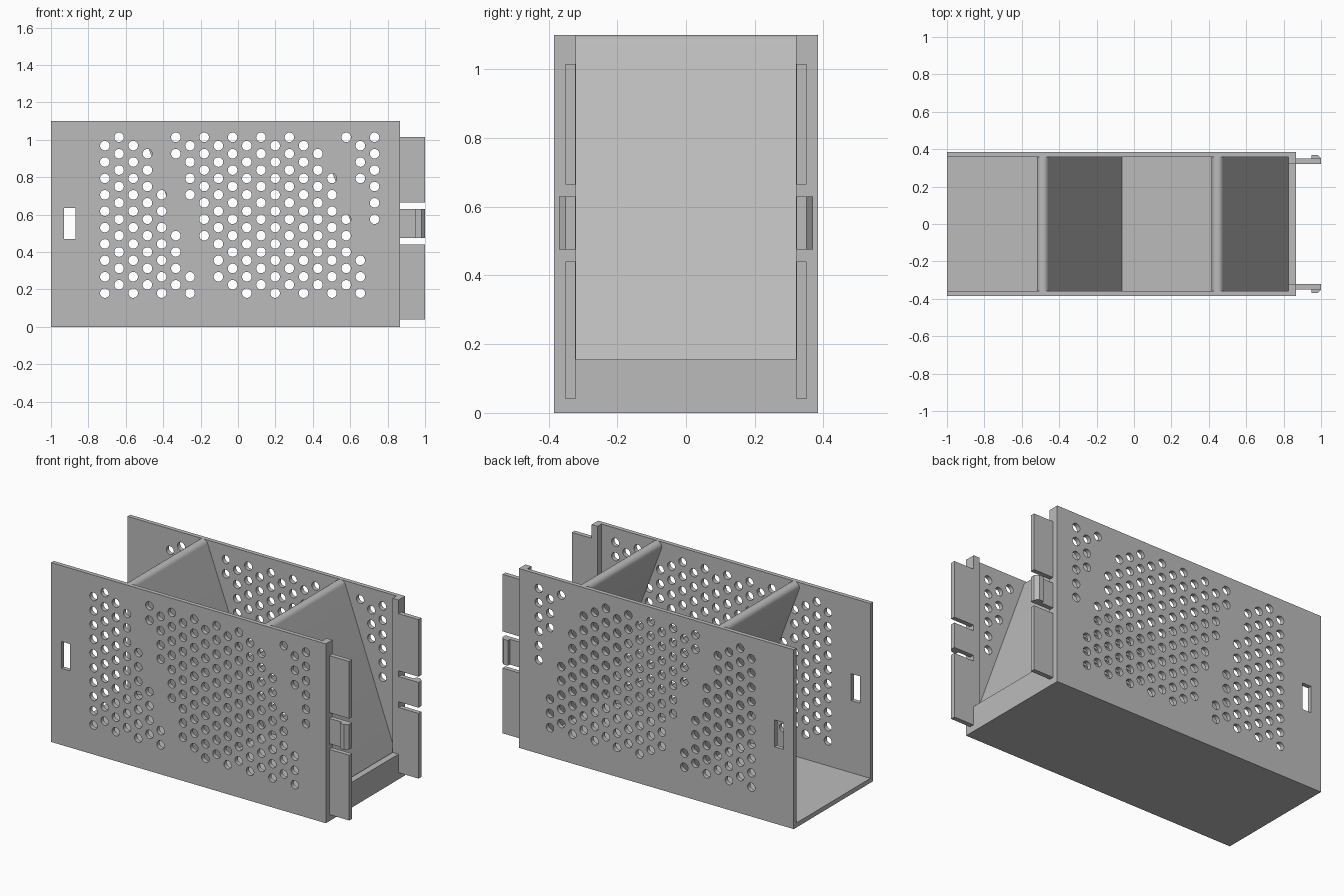
import bpy
import bmesh
import math
from mathutils import Matrix, Vector

cube = bpy.data.objects.get("Cube")
if cube:
    bpy.data.objects.remove(cube, do_unlink=True)

grey = bpy.data.materials.new("plain grey")
grey.use_nodes = True
COLOUR = (0.5, 0.5, 0.5, 1)
grey.diffuse_color = COLOUR
grey.node_tree.nodes["Principled BSDF"].inputs["Base Color"].default_value = COLOUR

# Main dimensions
HEIGHT, OUT, IN = 1.1, 0.384, 0.358
BACK, FRONT, LIP = -1.0, 0.865, 0.825
FLOOR = 0.028
RADIUS = 0.032
DIVIDERS = {"rear_divider": -0.487, "front_divider": 0.447}


def add_object(name, bm):
    bmesh.ops.recalc_face_normals(bm, faces=bm.faces)
    mesh = bpy.data.meshes.new(name)
    bm.to_mesh(mesh)
    bm.free()
    mesh.materials.append(grey)
    obj = bpy.data.objects.new(name, mesh)
    bpy.context.collection.objects.link(obj)
    return obj


def add_box(bm, x, y, z):
    size = Vector((x[1] - x[0], y[1] - y[0], z[1] - z[0]))
    centre = Vector((sum(x), sum(y), sum(z))) / 2
    bmesh.ops.create_cube(bm, size=1, matrix=Matrix.Translation(centre) @ Matrix.Diagonal(size).to_4x4())


def box(name, x, y, z):
    bm = bmesh.new()
    add_box(bm, x, y, z)
    return add_object(name, bm)


def prism(name, points, direction):
    """Extrude a flat outline along a direction."""
    bm = bmesh.new()
    face = bm.faces.new([bm.verts.new(p) for p in points])
    result = bmesh.ops.extrude_face_region(bm, geom=[face])
    verts = [g for g in result["geom"] if isinstance(g, bmesh.types.BMVert)]
    bmesh.ops.translate(bm, verts=verts, vec=direction)
    return add_object(name, bm)


def smooth(obj):
    bpy.ops.object.select_all(action="DESELECT")
    obj.select_set(True)
    bpy.context.view_layer.objects.active = obj
    bpy.ops.object.shade_smooth_by_angle(angle=math.radians(30))


def blocked(x, z):
    """Holes leave solid bands where the dividers meet the walls."""
    for top, mid in ((-0.487, 0.706), (0.447, 0.794)):
        column = -0.334 if top < 0 else 0.577
        line = mid - (x - column) * 2.9
        if abs(z - line) < 0.175 or math.hypot(x - top, z - HEIGHT) < 0.09:
            return True
    return False


# Cutter holding the staggered vent holes and the latch slot
bm = bmesh.new()
turn = Matrix.Rotation(math.pi / 2, 4, "X")
for i in range(20):
    for k in range(10):
        x = -0.712 + 0.0759 * i
        z = 0.18 + 0.0876 * k + 0.0445 * (i % 2)
        if not blocked(x, z):
            bmesh.ops.create_cone(bm, cap_ends=True, segments=24, radius1=0.0255, radius2=0.0255,
                                  depth=1, matrix=Matrix.Translation((x, 0, z)) @ turn)
add_box(bm, (-0.93, -0.87), (-0.5, 0.5), (0.47, 0.635))
cutter = add_object("hole_cutter", bm)
cutter.hide_render = True

# Perforated side walls
for side, s in (("left", 1), ("right", -1)):
    wall = box(side + "_wall", (BACK, FRONT), sorted((s * IN, s * OUT)), (0, HEIGHT))
    mod = wall.modifiers.new("holes", "BOOLEAN")
    mod.operation = "DIFFERENCE"
    mod.solver = "EXACT"
    mod.object = cutter
    bpy.context.view_layer.update()
    cut = bpy.data.meshes.new_from_object(wall.evaluated_get(bpy.context.evaluated_depsgraph_get()))
    wall.modifiers.clear()
    wall.data = cut
    smooth(wall)
bpy.data.objects.remove(cutter, do_unlink=True)

# Floor and front lip
box("floor", (BACK, FRONT), (-IN, IN), (0, FLOOR))
box("front_lip", (LIP, FRONT), (-IN, IN), (FLOOR, 0.155))

# Sloping dividers with rounded top edges
slope = math.atan2(0.39, 1.04)
for name, x in DIVIDERS.items():
    cz = HEIGHT - RADIUS
    outline = []
    for n in range(17):
        a = -slope + math.pi * n / 16
        outline.append((x + RADIUS * math.cos(a + 2 * slope), -IN, cz + RADIUS * math.sin(a + 2 * slope)))
    # Run both faces of the divider down to the floor
    foot = 0.01
    for px, _, pz in (outline[-1], outline[0]):
        outline.append((min(px + (pz - foot) * math.tan(slope), FRONT - 0.001), -IN, foot))
    smooth(prism(name, outline, (0, 2 * IN, 0)))

# Door posts, locating tabs and latch clips on both sides
for side, s in (("left", 1), ("right", -1)):
    box(side + "_post", (LIP, FRONT), sorted((s * 0.32, s * IN)), (FLOOR, HEIGHT))
    tab_y = sorted((s * 0.322, s * 0.35))
    box(side + "_lower_tab", (LIP, 1), tab_y, (0.04, 0.44))
    box(side + "_upper_tab", (LIP, 1), tab_y, (0.665, 1.015))
    clip = [(LIP, 0.322), (1, 0.322), (1, 0.35), (0.98, 0.37), (0.95, 0.37), (0.95, 0.35), (LIP, 0.35)]
    prism(side + "_clip", [(x, s * y, 0.475) for x, y in clip], (0, 0, 0.155))
